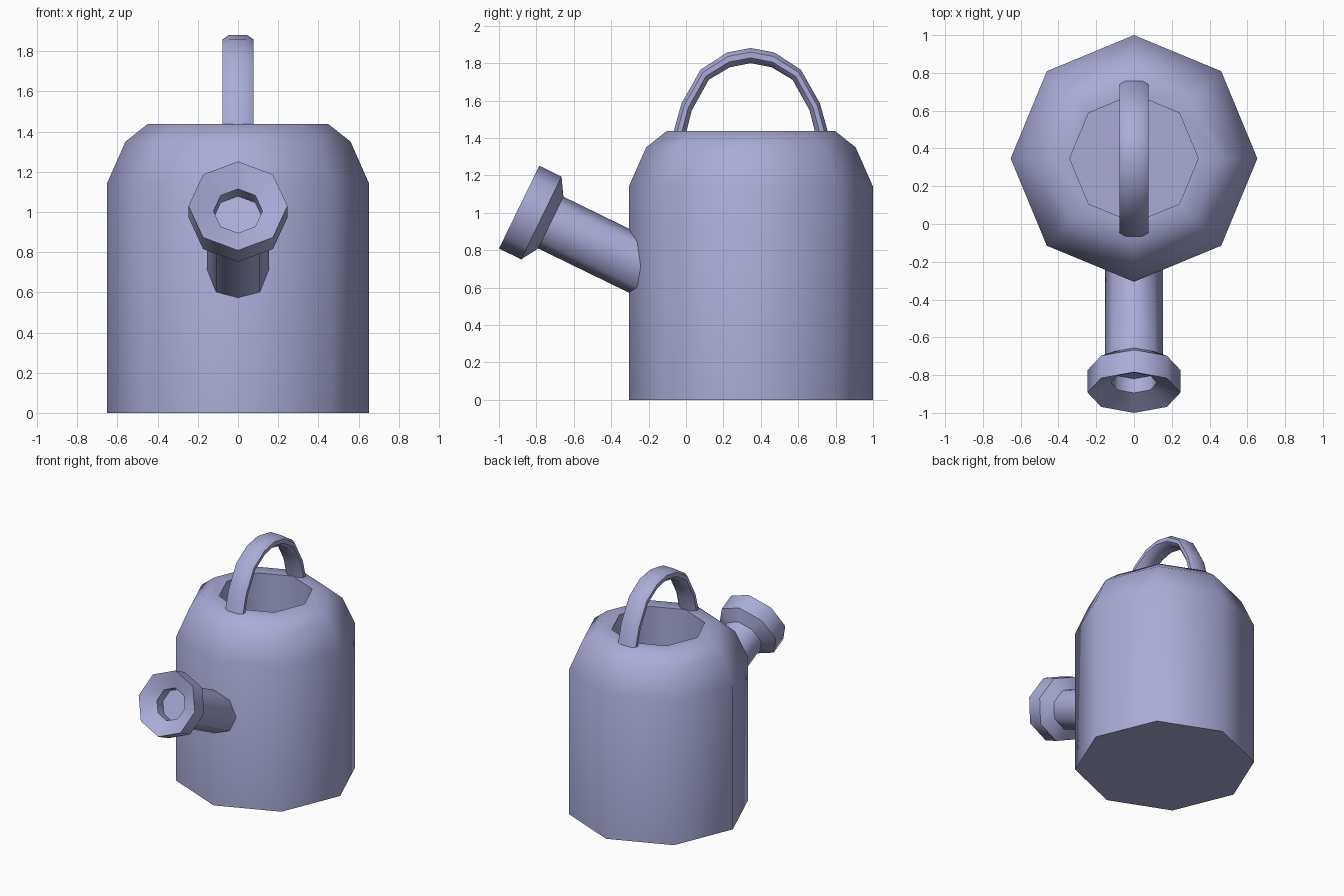
import bpy, bmesh, math
from mathutils import Vector

if "Cube" in bpy.data.objects:
    bpy.data.objects.remove(bpy.data.objects["Cube"])

CY, R = 0.347, 0.653          # body centre and radius

paint = bpy.data.materials.new("blue_grey_paint")
paint.diffuse_color = (0.40, 0.41, 0.68, 1)
paint.use_nodes = True
paint.node_tree.nodes["Principled BSDF"].inputs["Base Color"].default_value = paint.diffuse_color


def loft(name, rings, cap_start=False, cap_end=False, angle=50):
    """Skin a list of equal-length rings of points."""
    bm = bmesh.new()
    vs = [[bm.verts.new(p) for p in ring] for ring in rings]
    n = len(vs[0])
    for a, b in zip(vs, vs[1:]):
        for i in range(n):
            j = (i + 1) % n
            bm.faces.new((a[i], a[j], b[j], b[i]))
    if cap_start:
        bm.faces.new(vs[0][::-1])
    if cap_end:
        bm.faces.new(vs[-1])
    bmesh.ops.recalc_face_normals(bm, faces=bm.faces)
    me = bpy.data.meshes.new(name)
    bm.to_mesh(me)
    bm.free()
    me.materials.append(paint)
    ob = bpy.data.objects.new(name, me)
    bpy.context.collection.objects.link(ob)
    bpy.ops.object.select_all(action='DESELECT')
    ob.select_set(True)
    bpy.context.view_layer.objects.active = ob
    bpy.ops.object.shade_smooth_by_angle(angle=math.radians(angle))
    return ob


def octagon(r):
    return [(r * math.cos(i * math.pi / 4), r * math.sin(i * math.pi / 4)) for i in range(8)]


# Body: octagonal can with a rounded shoulder, flat rim and straight inner well
profile = [(R, 0), (R, 1.14), (0.56, 1.35), (0.45, 1.437), (0.34, 1.437), (0.34, 0.05)]
loft("body", [[(x, y + CY, z) for x, y in octagon(r)] for r, z in profile],
     cap_start=True, cap_end=True)

# Spout frame: front centre, inward axis and upward normal
front = Vector((0, -0.892, 1.03))
axis = Vector((0, 0.899, -0.438)).normalized()
up = Vector((0, 0.438, 0.899)).normalized()


def spout_ring(r, t):
    return [front + axis * t + Vector((x, 0, 0)) + up * v for x, v in octagon(r)]


# Spout tube: far end follows the two front panels of the body
end = []
for p in spout_ring(0.154, 0.188):
    y = CY - R + math.tan(math.pi / 8) * abs(p.x) + 0.005
    end.append(p + axis * ((y - p.y) / axis.y))
loft("spout_tube", [spout_ring(0.154, 0.188), end])

# Sprinkler head: recessed floor, funnel face, outer band and tapered back
head = [(0.122, 0.14), (0.122, 0.057), (0.246, 0), (0.246, 0.132), (0.154, 0.188)]
loft("spout_head", [spout_ring(r, t) for r, t in head], cap_start=True)

# Handle: flat bevelled strap between an outer and an inner arch (half, mirrored)
outer = [(0.412, 1.435), (0.370, 1.585), (0.268, 1.765), (0.126, 1.857), (0, 1.881)]
inner = [(0.343, 1.435), (0.315, 1.547), (0.224, 1.711), (0.112, 1.778), (0, 1.800)]
arch = [(Vector((0, -a, b)), Vector((0, -c, d))) for (a, b), (c, d) in zip(outer, inner)]
flip = Vector((1, -1, 1))
arch += [(o * flip, i * flip) for o, i in arch[-2::-1]]
section = [(0.045, 0), (0.077, 0.27), (0.077, 0.65), (0.045, 1)]
section += [(-x, t) for x, t in section[::-1]]
loft("handle", [[o.lerp(i, t) + Vector((x, CY - 0.001, 0)) for x, t in section] for o, i in arch],
     cap_start=True, cap_end=True, angle=45)
